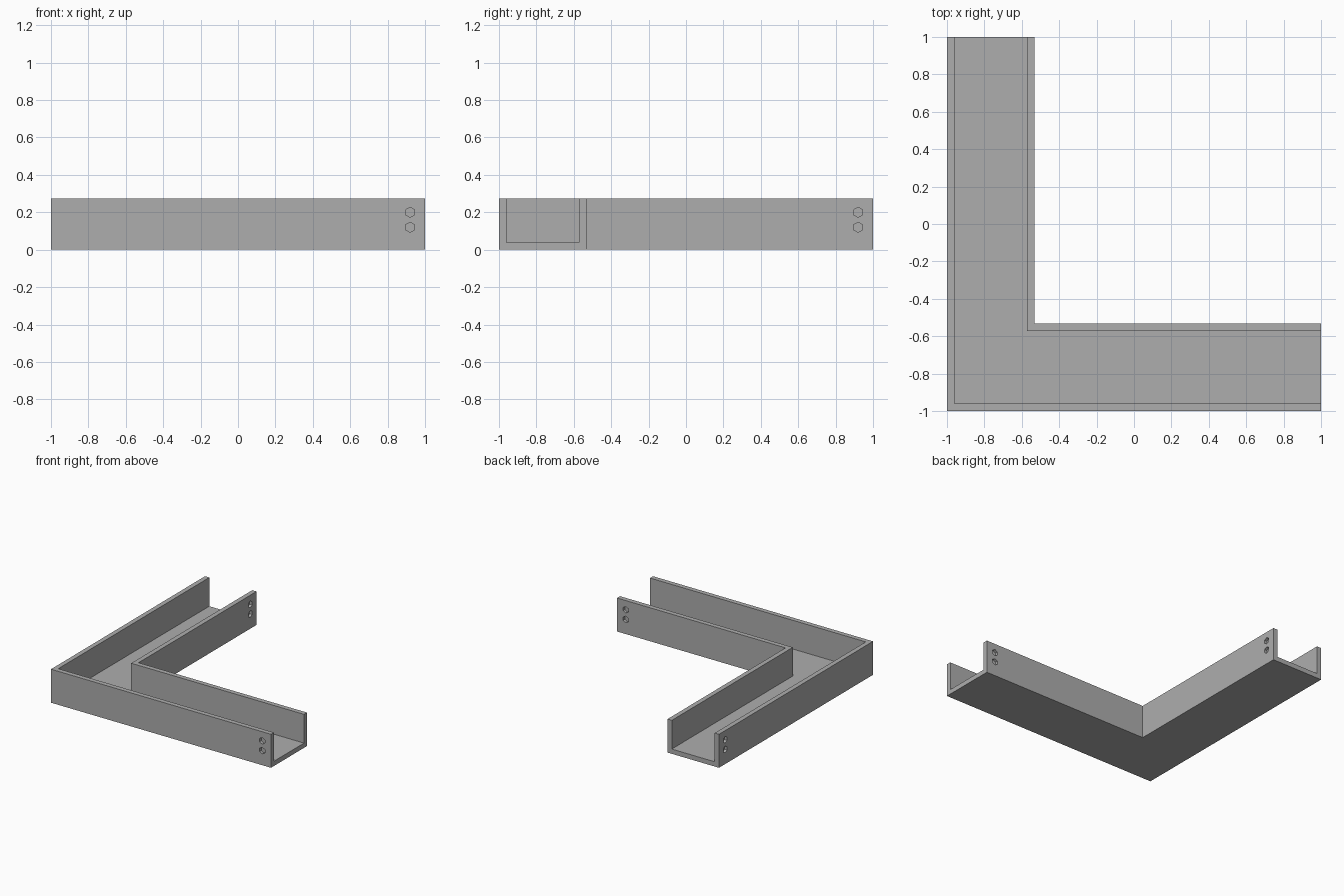
import bpy, bmesh, math
from mathutils import Matrix, Vector

if "Cube" in bpy.data.objects:
    bpy.data.objects.remove(bpy.data.objects["Cube"])

H, T, W = 0.275, 0.039, 0.468      # height, wall thickness, channel width
HOLE_R, HOLE_DEPTH = 0.027, 0.022

grey = bpy.data.materials.new("grey")
grey.diffuse_color = (0.42, 0.42, 0.42, 1)
grey.use_nodes = True
grey.node_tree.nodes["Principled BSDF"].inputs["Base Color"].default_value = grey.diffuse_color


def make_object(name, bm):
    bmesh.ops.recalc_face_normals(bm, faces=bm.faces)
    mesh = bpy.data.meshes.new(name)
    bm.to_mesh(mesh)
    bm.free()
    mesh.materials.append(grey)
    obj = bpy.data.objects.new(name, mesh)
    bpy.context.collection.objects.link(obj)
    return obj


# Corner channel: U section swept along an L path with a mitred corner
section = [(0, 0), (W, 0), (W, H), (W - T, H), (W - T, T), (T, T), (T, H), (0, H)]
bm = bmesh.new()
rings = []
for station in range(3):
    ring = []
    for d, z in section:
        c = d - 1
        x, y = ((1, c), (c, c), (c, 1))[station]
        ring.append(bm.verts.new((x, y, z)))
    rings.append(ring)
n = len(section)
for a, b in zip(rings, rings[1:]):
    for i in range(n):
        j = (i + 1) % n
        bm.faces.new((a[i], a[j], b[j], b[i]))
bm.faces.new(rings[0])
bm.faces.new(rings[2])
channel = make_object("corner_channel", bm)

# Blind hexagonal bolt holes on the outer faces of all four wall ends
bm = bmesh.new()
for z in (0.12, 0.2):
    for c, out in ((-1, -1), (W - 1, 1)):
        mid = c + out * (0.05 - HOLE_DEPTH) / 2
        for along_x in (True, False):
            pos = Vector((0.92, mid, z) if along_x else (mid, 0.92, z))
            axis = Matrix.Rotation(math.pi / 2, 4, 'X')
            # hexagon points face up and down
            turn = Matrix.Rotation(math.pi / 2, 4, 'Z') if not along_x else Matrix.Identity(4)
            verts = bmesh.ops.create_cone(
                bm, cap_ends=True, segments=6, radius1=HOLE_R, radius2=HOLE_R,
                depth=0.05 + HOLE_DEPTH)["verts"]
            bmesh.ops.transform(bm, matrix=Matrix.Translation(pos) @ turn @ axis, verts=verts)
cutter = make_object("hole_cutter", bm)
cutter.hide_render = True
cutter.hide_set(True)

mod = channel.modifiers.new("bolt_holes", 'BOOLEAN')
mod.operation = 'DIFFERENCE'
mod.solver = 'EXACT'
mod.object = cutter
